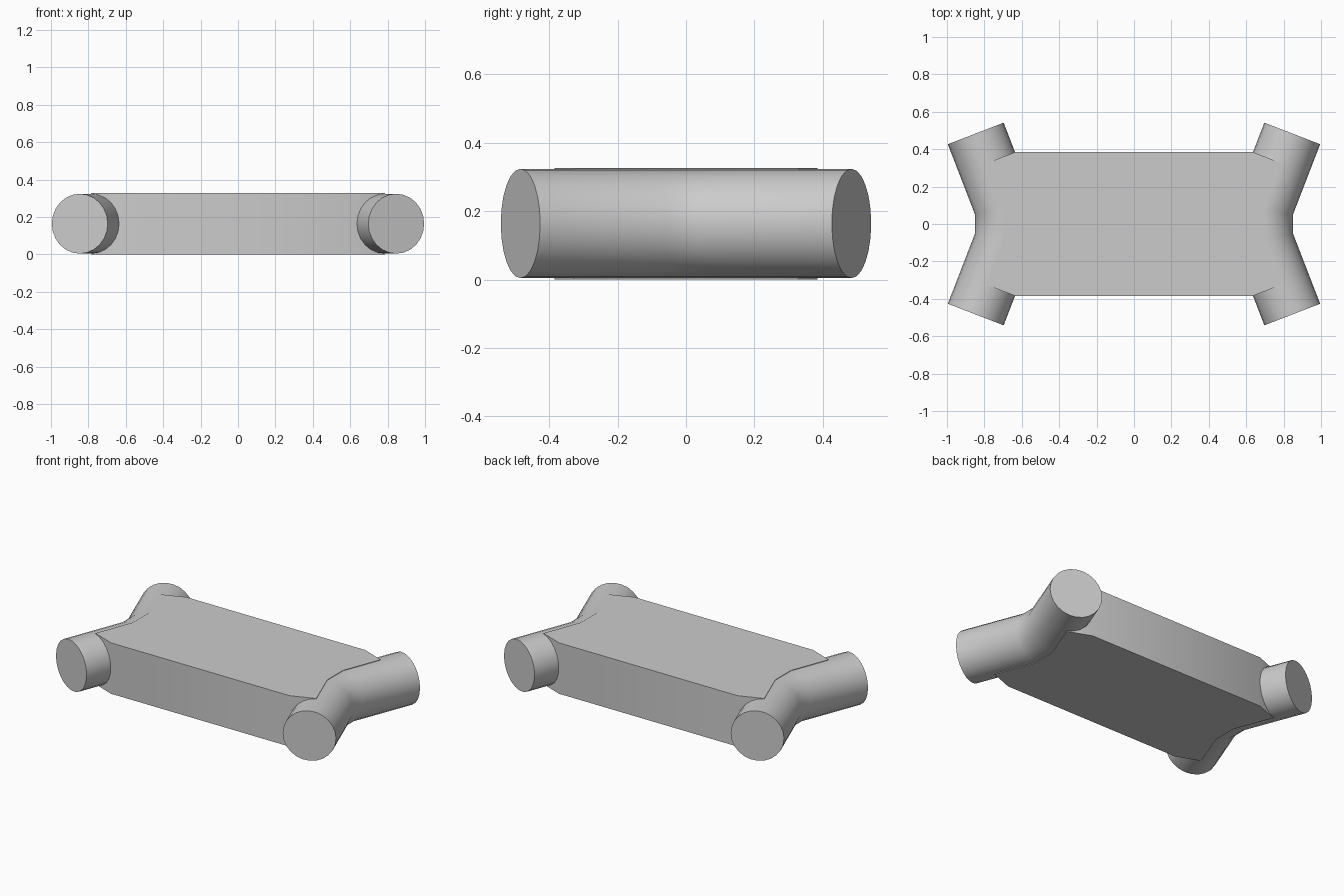
import bpy, bmesh, math
from mathutils import Vector

if "Cube" in bpy.data.objects:
    bpy.data.objects.remove(bpy.data.objects["Cube"], do_unlink=True)

RADIUS, SIDES, MID_Z = 0.16, 24, 0.164
HEIGHT = 0.327

grey = bpy.data.materials.new("plain grey")
grey.diffuse_color = (0.6, 0.6, 0.6, 1)
grey.use_nodes = True
grey.node_tree.nodes["Principled BSDF"].inputs["Base Color"].default_value = (0.6, 0.6, 0.6, 1)


def finish(bm, name):
    bmesh.ops.recalc_face_normals(bm, faces=bm.faces)
    mesh = bpy.data.meshes.new(name)
    bm.to_mesh(mesh)
    bm.free()
    mesh.materials.append(grey)
    obj = bpy.data.objects.new(name, mesh)
    bpy.context.collection.objects.link(obj)
    bpy.ops.object.select_all(action='DESELECT')
    obj.select_set(True)
    bpy.context.view_layer.objects.active = obj
    bpy.ops.object.shade_smooth_by_angle(angle=math.radians(35))
    return obj


def bent_tube(name, side):
    """Round tube with mitred bends, swept along a flat path."""
    path = [Vector((side * x, y, MID_Z)) for x, y in
            ((0.846, -0.484), (0.69, -0.08), (0.69, 0.08), (0.846, 0.484))]
    steps = [(b - a).normalized() for a, b in zip(path, path[1:])]
    bm = bmesh.new()
    rings = []
    for i, point in enumerate(path):
        before, after = steps[max(i - 1, 0)], steps[min(i, len(steps) - 1)]
        along = (before + after).normalized()
        across = Vector((along.y, -along.x, 0)) / along.dot(after)
        ring = []
        for k in range(SIDES):
            a = math.tau * k / SIDES
            offset = across * math.cos(a) + Vector((0, 0, math.sin(a)))
            ring.append(bm.verts.new(point + offset * RADIUS))
        rings.append(ring)
    for low, high in zip(rings, rings[1:]):
        for k in range(SIDES):
            n = (k + 1) % SIDES
            bm.faces.new((low[k], low[n], high[n], high[k]))
    bm.faces.new(rings[0])
    bm.faces.new(rings[-1])
    return finish(bm, name)


# Slab whose ends follow the centre lines of the tubes
quarter = [(0.635, -0.384), (0.785, -0.327), (0.69, -0.08)]
right_half = quarter + [(x, -y) for x, y in reversed(quarter)]
outline = right_half + [(-x, -y) for x, y in right_half]
bm = bmesh.new()
base = bm.faces.new([bm.verts.new((x, y, 0)) for x, y in outline])
top = bmesh.ops.extrude_face_region(bm, geom=[base])
bmesh.ops.translate(bm, vec=(0, 0, HEIGHT),
                    verts=[v for v in top["geom"] if isinstance(v, bmesh.types.BMVert)])
finish(bm, "centre_slab")

# Bent tubes at both ends
bent_tube("left_tube", 1)
bent_tube("right_tube", -1)
